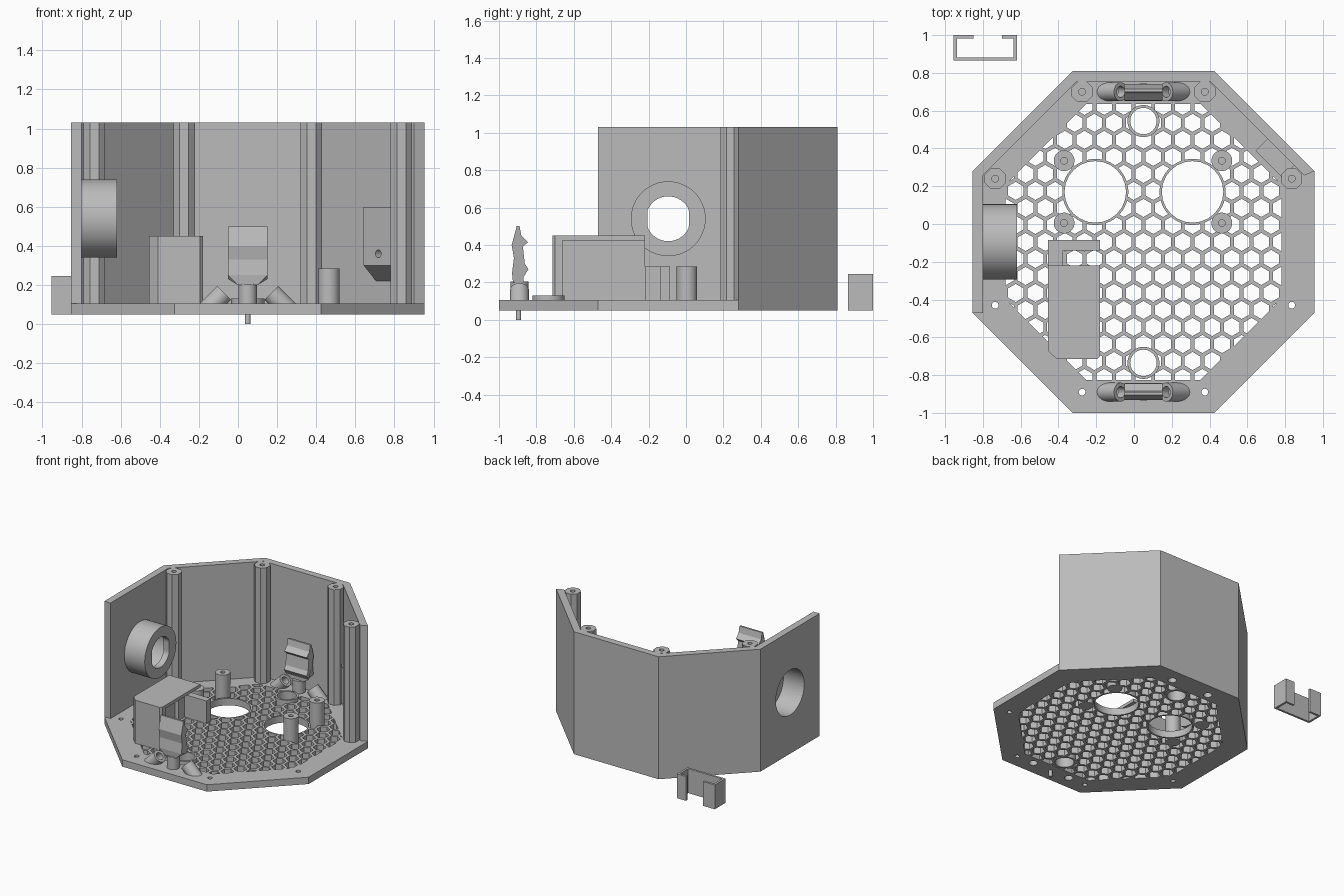
import bpy, bmesh, math
from mathutils import Vector

cube = bpy.data.objects.get("Cube")
if cube:
    bpy.data.objects.remove(cube, do_unlink=True)

CX, CY = 0.05, -0.095          # centre of the octagonal housing
Z0, Z1, TOP = 0.05, 0.105, 1.03  # plate bottom, plate top, wall top

grey = bpy.data.materials.new("plain grey")
grey.use_nodes = True
colour = (0.5, 0.5, 0.5, 1)
grey.diffuse_color = colour
grey.node_tree.nodes["Principled BSDF"].inputs["Base Color"].default_value = colour


def add_prism(bm, pts, a, b, place):
    low = [bm.verts.new(place(u, v, a)) for u, v in pts]
    high = [bm.verts.new(place(u, v, b)) for u, v in pts]
    bm.faces.new(low)
    bm.faces.new(high)
    n = len(pts)
    for i in range(n):
        j = (i + 1) % n
        bm.faces.new((low[i], low[j], high[j], high[i]))


def along_z(u, v, w):
    return (u, v, w)


def along_x(u, v, w):
    return (w, u, v)


def finish(name, bm):
    bmesh.ops.recalc_face_normals(bm, faces=bm.faces)
    mesh = bpy.data.meshes.new(name)
    bm.to_mesh(mesh)
    bm.free()
    mesh.materials.append(grey)
    obj = bpy.data.objects.new(name, mesh)
    bpy.context.collection.objects.link(obj)
    return obj


def prisms(name, outlines, a, b, place=along_z):
    bm = bmesh.new()
    for pts in outlines:
        add_prism(bm, pts, a, b, place)
    return finish(name, bm)


def prism(name, pts, a, b, place=along_z):
    return prisms(name, [pts], a, b, place)


def ngon(x, y, r, n=32, turn=0.0):
    return [(x + r * math.cos(turn + math.tau * i / n),
             y + r * math.sin(turn + math.tau * i / n)) for i in range(n)]


def octagon(apothem):
    return ngon(CX, CY, apothem / math.cos(math.pi / 8), 8, math.pi / 8)


def rect(x0, x1, y0, y1):
    return [(x0, y0), (x1, y0), (x1, y1), (x0, y1)]


def cut(obj, cutter):
    cutter.hide_render = True
    mod = obj.modifiers.new("cut", 'BOOLEAN')
    mod.operation = 'DIFFERENCE'
    mod.solver = 'EXACT'
    mod.object = cutter
    bpy.context.view_layer.objects.active = obj
    bpy.ops.object.modifier_apply(modifier=mod.name)
    bpy.data.objects.remove(cutter, do_unlink=True)


def smooth(obj):
    bpy.ops.object.select_all(action='DESELECT')
    obj.select_set(True)
    bpy.context.view_layer.objects.active = obj
    bpy.ops.object.shade_smooth_by_angle(angle=math.radians(30))


def tube(name, x, y, outer, inner, a, b, n=32, depth=None):
    obj = prism(name, ngon(x, y, outer, n, math.pi / n), a, b)
    bottom = a - 0.01 if depth is None else b - depth
    cut(obj, prism("cutter", ngon(x, y, inner, 24), bottom, b + 0.01))
    if n > 8:
        smooth(obj)
    return obj


def flip(y):
    return 2 * CY - y


post_spots = [(CX + sx * dx, CY + dy) for sx in (-1, 1)
              for dx, dy in ((0.785, 0.335), (0.325, 0.795))]
big_holes = [(-0.205, 0.17), (0.31, 0.17)]
small_holes = [(CX, -0.735), (CX, flip(-0.735))]

# Base frame with screw holes and lamp pockets
frame = prism("base_frame", octagon(0.905), Z0, Z1)
cut(frame, prism("cutter", octagon(0.73), 0, 0.2))
cut(frame, prisms("cutter", [ngon(x, flip(y), 0.018, 16) for x, y in post_spots], 0, 0.2))
cut(frame, prisms("cutter", [ngon(CX + dx, y, 0.032, 16) for dx in (-0.17, 0.17)
                             for y in (-0.89, flip(-0.89))], 0, 0.09))

# Honeycomb vent floor
PITCH = 0.104
cells = []
for row in range(-9, 10):
    for col in range(-9, 10):
        x = CX + (col + 0.5 * (row % 2)) * PITCH
        y = CY + row * PITCH * math.sqrt(3) / 2
        dx, dy = abs(x - CX), abs(y - CY)
        if max(dx, dy, (dx + dy) / math.sqrt(2)) < 0.78:
            cells.append(ngon(x, y, 0.048, 6, math.pi / 6))
floor = prism("honeycomb_floor", octagon(0.735), Z0, Z1)
cut(floor, prisms("cutter", cells, 0, 0.2))
openings = [ngon(x, y, 0.168) for x, y in big_holes]
openings += [ngon(x, y, 0.078) for x, y in small_holes]
cut(floor, prisms("cutter", openings, 0, 0.2))

# Rims around the floor openings
for x, y in big_holes:
    tube("sensor_opening_rim", x, y, 0.175, 0.163, Z0, Z1, 48)
for x, y in small_holes:
    tube("small_opening_rim", x, y, 0.085, 0.07, Z0, 0.13)

# Standoffs beside the big openings
for x in (-0.37, 0.465):
    for y in (0.005, 0.335):
        tube("standoff", x, y, 0.055, 0.018, Z0, 0.285, depth=0.15)

# Four-sided wall with corner screw posts
outer, inner = octagon(0.905)[:5], octagon(0.85)[:5]
inner[-1] = (inner[-1][0], outer[-1][1])
wall = prism("housing_wall", outer + inner[::-1], Z1, TOP)
cut(wall, prism("cutter", ngon(CY, 0.54, 0.18, 48), -1, -0.7, along_x))
for x, y in post_spots:
    tube("corner_post", x, y, 0.06, 0.018, Z1, TOP, 8, depth=0.2)

# Round socket on the right wall
socket = prism("round_socket", ngon(CY, 0.54, 0.2, 48), -0.83, -0.62, along_x)
cut(socket, prism("cutter", ngon(CY, 0.54, 0.18, 48), -0.9, -0.67, along_x))
slot = [(max(CY - 0.11, min(CY + 0.11, u)), v) for u, v in ngon(CY, 0.54, 0.12, 40, 0.05)]
cut(socket, prism("cutter", slot, -0.75, -0.5, along_x))
smooth(socket)

# Open-sided cover with a low bracket behind it
cover = [(-0.455, -0.22), (-0.455, -0.67), (-0.41, -0.715),
         (-0.195, -0.715), (-0.18, -0.70), (-0.18, -0.22)]
box = prism("side_cover", cover, Z1, 0.45)
cut(box, prism("cutter", rect(-0.405, 0, -0.66, 0), 0, 0.425))
bracket = [(-0.455, -0.22), (-0.375, -0.22), (-0.375, -0.14),
           (-0.18, -0.14), (-0.18, -0.085), (-0.455, -0.085)]
prism("cover_bracket", bracket, Z1, 0.285)

# Spring clips with three lamp holders each, front and back
clip_side = [(-0.925, 0.2), (-0.93, 0.25), (-0.92, 0.33), (-0.932, 0.40), (-0.905, 0.5),
             (-0.89, 0.5), (-0.88, 0.45), (-0.845, 0.415), (-0.872, 0.39),
             (-0.862, 0.30), (-0.842, 0.27), (-0.868, 0.23), (-0.868, 0.2)]


def clip_set(end, mirrored):
    def side(y):
        return flip(y) if mirrored else y

    clip = prism(end + "_clip", [(side(u), v) for u, v in clip_side],
                 CX - 0.1, CX + 0.1, along_x)
    for v in clip.data.vertices:
        if v.co.z < 0.22:
            v.co.x = CX + (v.co.x - CX) * 0.5
    y = side(-0.89)
    lamp = prism(end + "_middle_lamp_holder", ngon(CX, y, 0.047), Z1 - 0.02, 0.205)
    smooth(lamp)
    for s in (-1, 1):
        axis = Vector((-s, 0, 1)).normalized()
        across = Vector((s, 0, 1)).normalized()
        cap = Vector((CX + s * 0.12, y, 0.16))

        def tilted(u, v, w):
            return cap + across * u + Vector((0, v, 0)) + axis * w

        holder = prism(end + "_tilted_lamp_holder", ngon(0, 0, 0.05), -0.15, 0, tilted)
        cut(holder, prism("cutter", ngon(0, 0, 0.03, 20), -0.06, 0.02, tilted))
        cut(holder, prism("cutter", rect(-1, 1, -2, 2), -1, Z1 - 0.01))
        smooth(holder)


clip_set("front", False)
clip_set("back", True)
smooth(prism("front_pin", ngon(CX, -0.895, 0.014, 16), 0, 0.1))

# Sloped mount on the back left wall
inward = Vector((-1, -1, 0)).normalized()
tangent = Vector((1, -1, 0)).normalized()
mount_origin = Vector((0.71, 0.447, 0))


def on_wall(u, v, w):
    return mount_origin + inward * u + tangent * w + Vector((0, 0, v))


mount = prism("wall_mount", [(0, 0.22), (0.09, 0.3), (0.09, 0.6), (0, 0.6)],
              -0.005, 0.195, on_wall)


def into_mount(u, v, w):
    return on_wall(w, v, u)


cut(mount, prism("cutter", ngon(0.1, 0.36, 0.02, 16), 0.03, 0.2, into_mount))

# Loose open bracket behind the housing
loose = [(-0.85, 1), (-0.955, 1), (-0.955, 0.865), (-0.62, 0.865), (-0.62, 1), (-0.70, 1),
         (-0.70, 0.983), (-0.637, 0.983), (-0.637, 0.882), (-0.938, 0.882),
         (-0.938, 0.983), (-0.85, 0.983)]
prism("loose_bracket", loose, Z0, 0.245)
